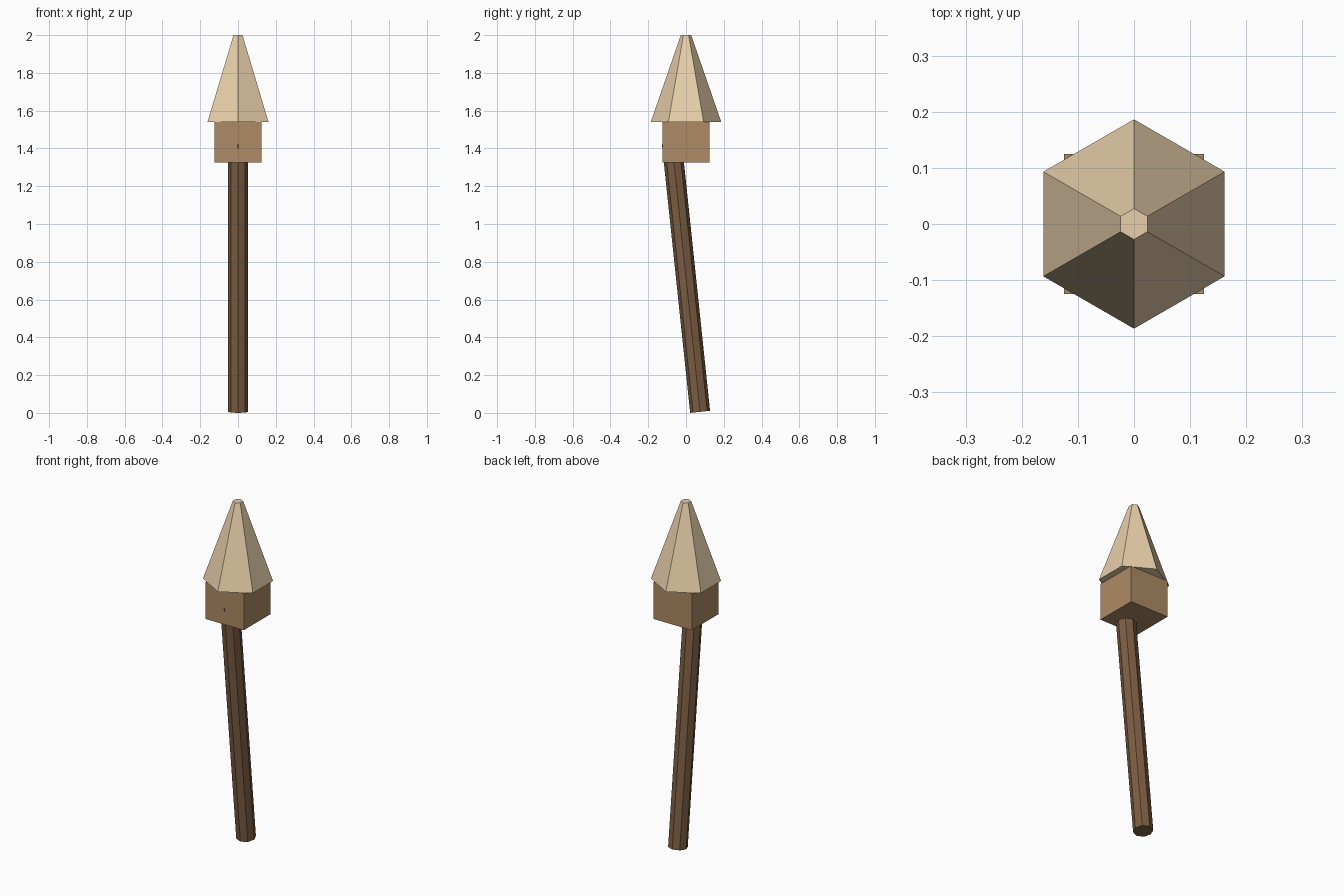
import bpy, math

if "Cube" in bpy.data.objects:
    bpy.data.objects.remove(bpy.data.objects["Cube"])


def finish(name, color):
    ob = bpy.context.object
    ob.name = name
    mat = bpy.data.materials.new(name + "_wood")
    mat.diffuse_color = (*color, 1)
    mat.use_nodes = True
    mat.node_tree.nodes["Principled BSDF"].inputs["Base Color"].default_value = mat.diffuse_color
    ob.data.materials.append(mat)
    return ob


# Leaning octagonal shaft, its top corner just breaking through the collar's front
tilt = math.radians(6)
radius, length = 0.053, 1.428
centre_z = length / 2 * math.cos(tilt) + radius * math.sin(tilt)
bpy.ops.mesh.primitive_cylinder_add(vertices=8, radius=radius, depth=length,
                                    location=(0, 0, centre_z), rotation=(tilt, 0, 0))
finish("shaft", (0.20, 0.11, 0.055))

# Square collar block
bottom, top = 1.325, 1.54
bpy.ops.mesh.primitive_cube_add(size=1, location=(0, 0, (bottom + top) / 2))
bpy.context.object.scale = (0.249, 0.249, top - bottom)
finish("collar_block", (0.42, 0.26, 0.13))

# Six-sided blunt tip
bpy.ops.mesh.primitive_cone_add(vertices=6, radius1=0.1865, radius2=0.0275,
                                depth=2 - top, location=(0, 0, (2 + top) / 2))
finish("tip", (0.80, 0.62, 0.40))
